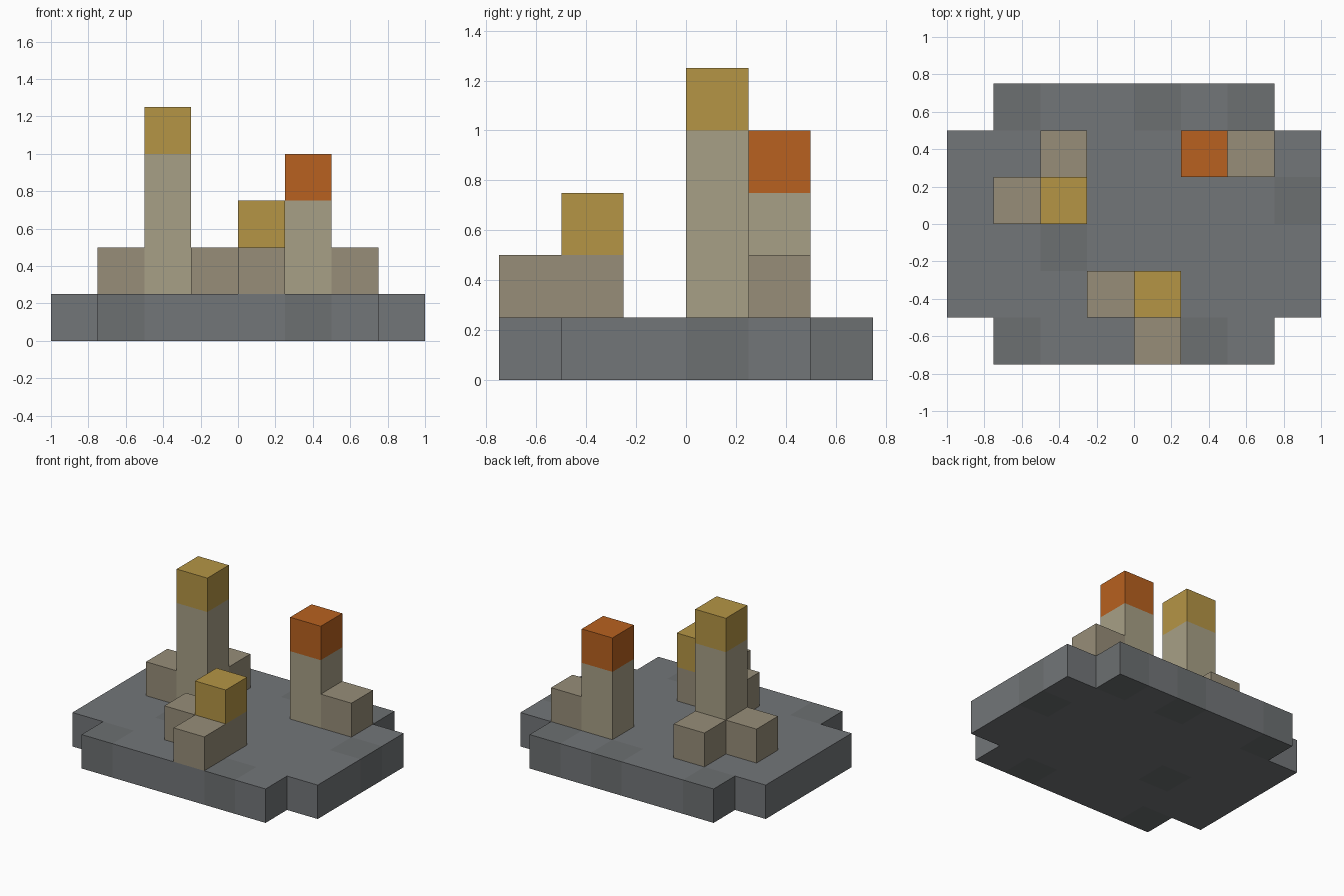
import bpy, bmesh
from mathutils import Vector

if "Cube" in bpy.data.objects:
    bpy.data.objects.remove(bpy.data.objects["Cube"])

U = 0.25  # block size


def material(name, rgb):
    m = bpy.data.materials.new(name)
    m.diffuse_color = (*rgb, 1)
    m.use_nodes = True
    m.node_tree.nodes["Principled BSDF"].inputs["Base Color"].default_value = m.diffuse_color
    return m


floor_mat = material("floor_stone", (0.17, 0.18, 0.19))
worn_mat = material("worn_floor_stone", (0.15, 0.16, 0.165))
pillar_mat = material("pillar_stone", (0.39, 0.35, 0.24))
rubble_mat = material("rubble_stone", (0.31, 0.27, 0.19))
gold_mat = material("gold_cap", (0.46, 0.30, 0.06))
rust_mat = material("orange_cap", (0.48, 0.12, 0.014))

# Floor slab: 8 x 6 blocks with the four corners removed
worn = {(-3, 2), (0, 2), (2, 2), (3, 0), (-2, -1), (-3, -3), (1, -3)}
floor = {(i, j, 0): worn_mat if (i, j) in worn else floor_mat
         for i in range(-4, 4) for j in range(-3, 3)
         if not (i in (-4, 3) and j in (-3, 2))}


def column(i, j, bottom, top, mat):
    return {(i, j, k): mat for k in range(bottom, top)}


parts = {
    "floor_slab": floor,
    # Tall pillar at the back left
    "tall_pillar": column(-2, 0, 1, 4, pillar_mat),
    "tall_pillar_cap": column(-2, 0, 4, 5, gold_mat),
    "tall_pillar_rubble": {(-3, 0, 1): rubble_mat, (-2, 1, 1): rubble_mat},
    # Middle pillar at the back right
    "middle_pillar": column(1, 1, 1, 3, pillar_mat),
    "middle_pillar_cap": column(1, 1, 3, 4, rust_mat),
    "middle_pillar_rubble": {(2, 1, 1): rubble_mat},
    # Short pillar at the front
    "short_pillar": column(0, -2, 1, 2, rubble_mat),
    "short_pillar_cap": column(0, -2, 2, 3, gold_mat),
    "short_pillar_rubble": {(-1, -2, 1): rubble_mat, (0, -3, 1): rubble_mat},
}
solid = {cell for cells in parts.values() for cell in cells}


def build(name, cells):
    """Make one object from the exposed faces of its blocks."""
    bm = bmesh.new()
    mats = list(dict.fromkeys(cells.values()))
    for cell, mat in cells.items():
        for axis in range(3):
            for side in (0, 1):
                step = list(cell)
                step[axis] += 2 * side - 1
                if tuple(step) in solid:
                    continue
                corners = []
                for a, b in ((0, 0), (1, 0), (1, 1), (0, 1)):
                    p = Vector(cell)
                    p[axis] += side
                    p[(axis + 1) % 3] += a
                    p[(axis + 2) % 3] += b
                    corners.append(bm.verts.new(p * U))
                face = bm.faces.new(corners if side else corners[::-1])
                face.material_index = mats.index(mat)
    bmesh.ops.remove_doubles(bm, verts=bm.verts, dist=0.001)
    mesh = bpy.data.meshes.new(name)
    bm.to_mesh(mesh)
    bm.free()
    for m in mats:
        mesh.materials.append(m)
    bpy.context.collection.objects.link(bpy.data.objects.new(name, mesh))


for name, cells in parts.items():
    build(name, cells)
